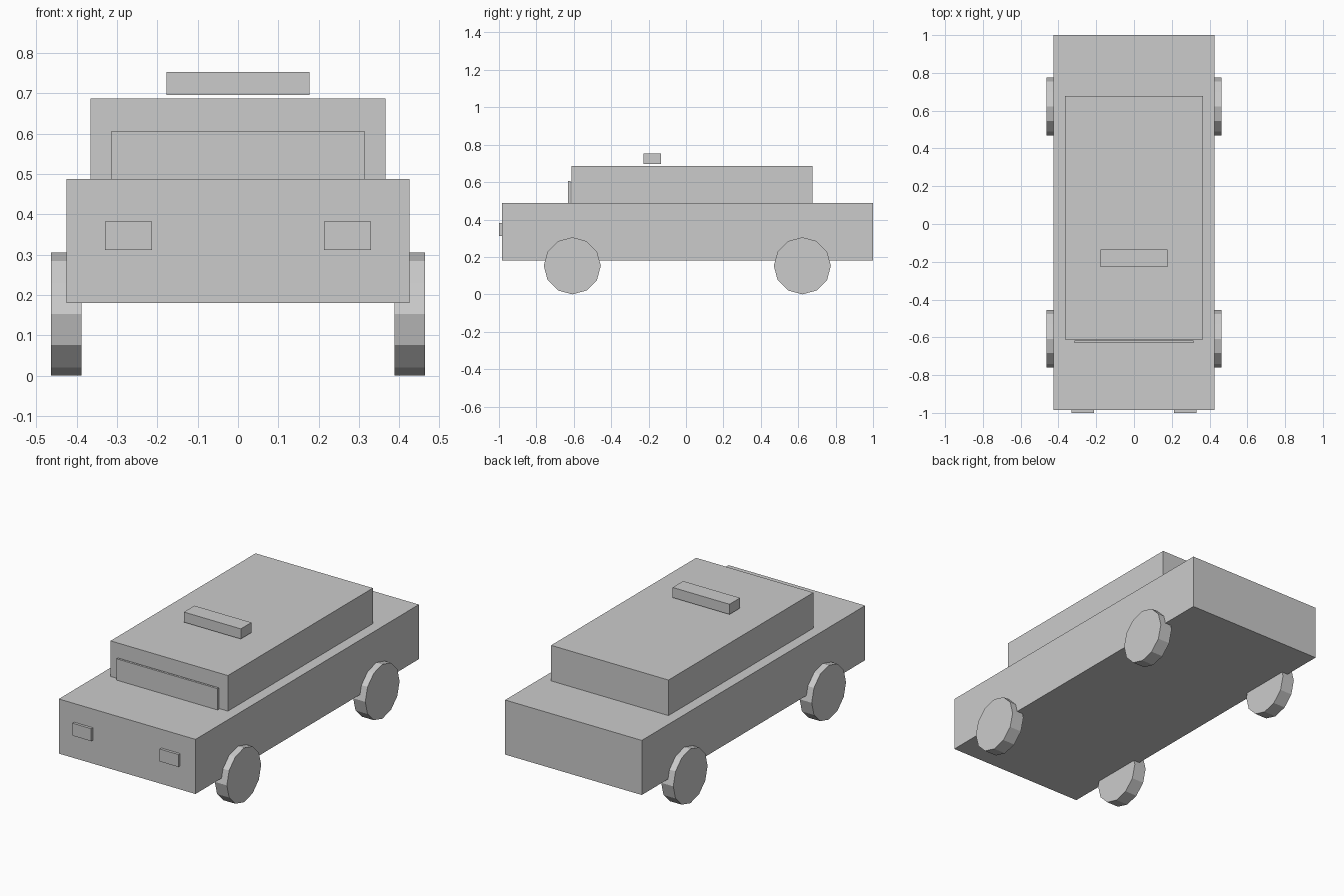
import bpy
import math

if "Cube" in bpy.data.objects:
    bpy.data.objects.remove(bpy.data.objects["Cube"], do_unlink=True)

# Single paint colour
GREY = (0.6, 0.6, 0.6, 1.0)
paint = bpy.data.materials.new("light_grey")
paint.use_nodes = True
paint.diffuse_color = GREY
for node in paint.node_tree.nodes:
    if node.type == "BSDF_PRINCIPLED":
        node.inputs["Base Color"].default_value = GREY


def finish(name):
    obj = bpy.context.object
    obj.name = name
    obj.data.materials.append(paint)
    return obj


def box(name, x, y, z):
    """Box spanning the given (low, high) range on each axis."""
    spans = (x, y, z)
    bpy.ops.mesh.primitive_cube_add(size=1, location=[(a + b) / 2 for a, b in spans])
    obj = finish(name)
    obj.scale = [b - a for a, b in spans]
    bpy.ops.object.transform_apply(location=False, rotation=False, scale=True)
    return obj


# Body, cabin, windscreen and roof sign
box("body", (-0.425, 0.425), (-0.985, 1.0), (0.18, 0.487))
box("cabin", (-0.365, 0.365), (-0.611, 0.677), (0.487, 0.687))
box("windscreen", (-0.314, 0.314), (-0.63, -0.618), (0.487, 0.607))
box("roof_sign", (-0.177, 0.177), (-0.228, -0.134), (0.696, 0.753))

# Headlights and twelve-sided wheels, one of each per side
RADIUS = 0.1525
for side, s in (("left", 1), ("right", -1)):
    box(side + "_headlight", sorted((s * 0.213, s * 0.33)), (-1.0, -0.975), (0.312, 0.382))
    for end, y in (("front", -0.608), ("rear", 0.622)):
        bpy.ops.mesh.primitive_cylinder_add(
            vertices=12, radius=RADIUS, depth=0.075,
            location=(s * 0.4255, y, RADIUS), rotation=(0, math.pi / 2, 0))
        finish(f"{end}_{side}_wheel")
